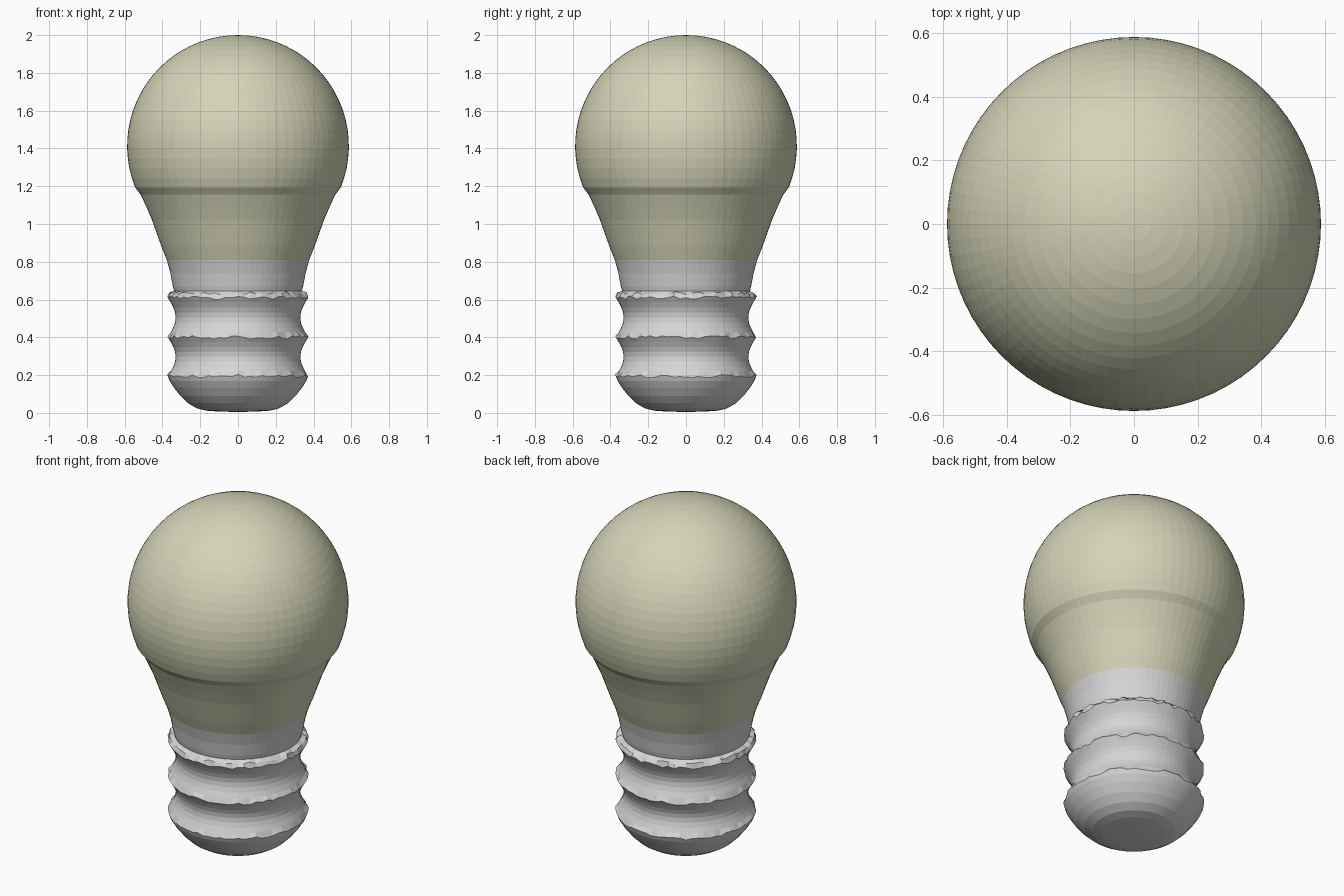
import bpy, bmesh, math, random

random.seed(4)
SEGMENTS = 72

cube = bpy.data.objects.get("Cube")
if cube:
    bpy.data.objects.remove(cube)


def material(name, color):
    mat = bpy.data.materials.new(name)
    mat.use_nodes = True
    mat.diffuse_color = color
    mat.node_tree.nodes["Principled BSDF"].inputs["Base Color"].default_value = color
    return mat


def lathe(name, profile, mat, ragged=()):
    """Spin a (radius, height) profile listed bottom to top; ragged heights get a chipped edge."""
    bm = bmesh.new()
    rings = []
    for r, z in profile:
        if r == 0:
            rings.append([bm.verts.new((0, 0, z))] * SEGMENTS)
            continue
        ring = []
        for i in range(SEGMENTS):
            a = math.tau * i / SEGMENTS
            chip = random.uniform(-1, 1) if z in ragged else 0
            rr = r + 0.004 * chip
            ring.append(bm.verts.new((rr * math.cos(a), rr * math.sin(a), z + 0.009 * chip)))
        rings.append(ring)
    for low, high in zip(rings, rings[1:]):
        for i in range(SEGMENTS):
            j = (i + 1) % SEGMENTS
            corners = dict.fromkeys((low[i], low[j], high[j], high[i]))
            bm.faces.new(list(corners))
    mesh = bpy.data.meshes.new(name)
    bm.to_mesh(mesh)
    bm.free()
    mesh.materials.append(mat)
    obj = bpy.data.objects.new(name, mesh)
    bpy.context.collection.objects.link(obj)
    return obj


glass = material("warm cream glass", (0.66, 0.66, 0.48, 1))
metal = material("light grey metal", (0.67, 0.67, 0.67, 1))

# Glass bulb: tapered neck flowing into a round dome
neck = [(0.377, 0.81), (0.405, 0.88), (0.43, 0.95), (0.455, 1.02),
        (0.485, 1.09), (0.515, 1.155)]
centre, radius, steps = 1.413, 0.587, 22
start = math.radians(-22)
dome = []
for k in range(steps):
    a = start + (math.pi / 2 - start) * k / steps
    dome.append((radius * math.cos(a), centre + radius * math.sin(a)))
lathe("glass_bulb", neck + dome + [(0, 2.0)], glass)

# Smooth collar between glass and thread
lathe("collar", [(0.338, 0.645), (0.345, 0.67), (0.358, 0.74), (0.377, 0.81)], metal)

# Threaded base: rounded foot, then concave grooves between chipped ridges
foot = [(0, 0.005), (0.1, 0.007), (0.17, 0.012), (0.22, 0.025), (0.265, 0.052),
        (0.305, 0.09), (0.34, 0.135), (0.362, 0.17)]
ridges = [0.195, 0.4, 0.61]
thread = []
for low, high in zip(ridges, ridges[1:]):
    for k in range(8):
        t = k / 8
        thread.append((0.372 - 0.042 * math.sin(math.pi * t), low + (high - low) * t))
top = [(0.372, ridges[-1]), (0.362, 0.632), (0.338, 0.645)]
lathe("threaded_base", foot + thread + top, metal, ragged=ridges + [0.632])
